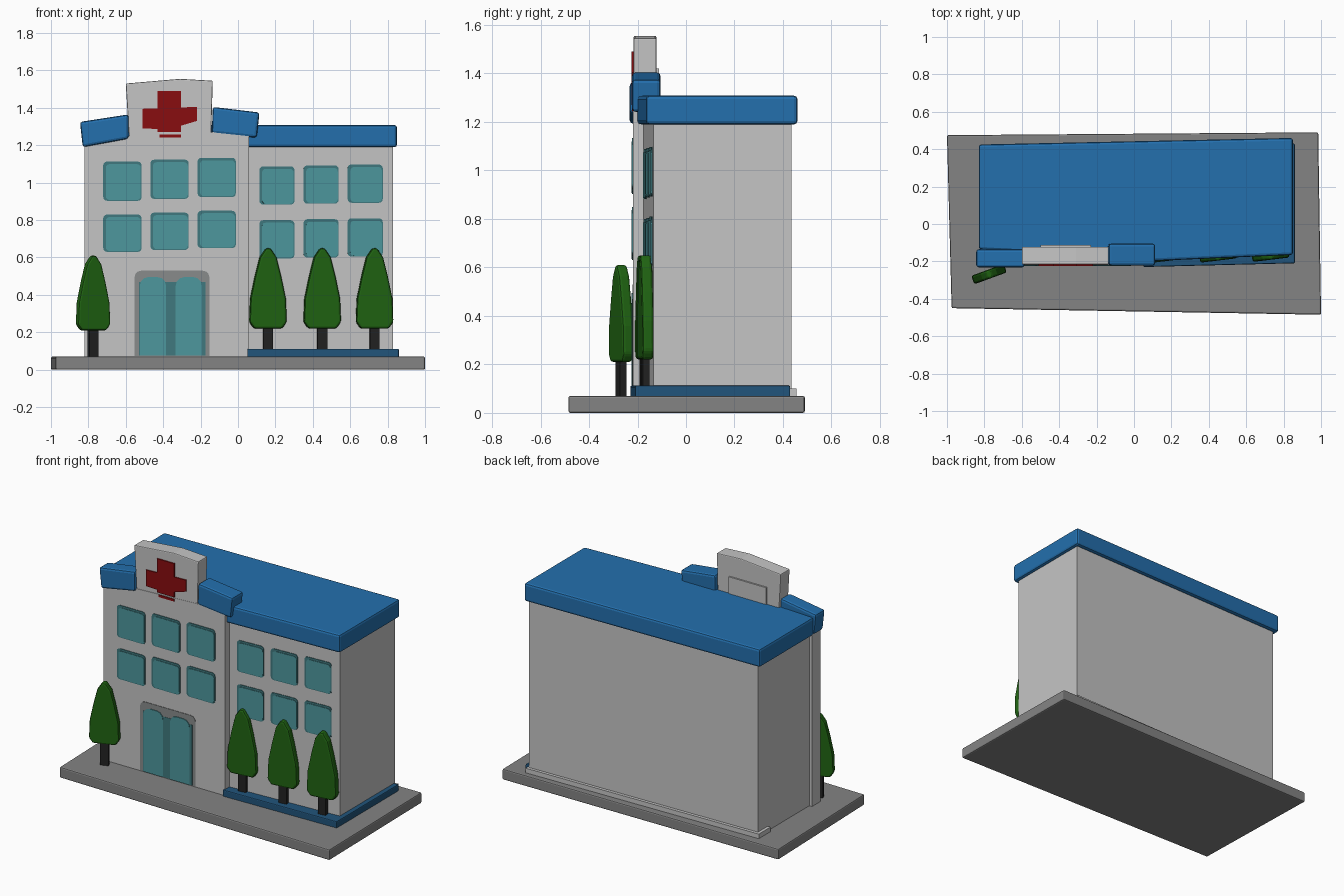
import bpy, bmesh, math
from mathutils import Vector

cube = bpy.data.objects.get("Cube")
if cube:
    bpy.data.objects.remove(cube, do_unlink=True)


def material(name, r, g, b):
    m = bpy.data.materials.new(name)
    m.use_nodes = True
    m.diffuse_color = (r, g, b, 1)
    m.node_tree.nodes["Principled BSDF"].inputs["Base Color"].default_value = (r, g, b, 1)
    return m


WALL = material("wall grey", 0.56, 0.56, 0.56)
STONE = material("pavement grey", 0.23, 0.23, 0.23)
BLUE = material("roof blue", 0.017, 0.16, 0.42)
NAVY = material("plinth dark blue", 0.015, 0.09, 0.2)
GLASS = material("glass teal", 0.075, 0.31, 0.34)
SHADE = material("glass dark teal", 0.05, 0.19, 0.21)
FRAME = material("door frame grey", 0.25, 0.26, 0.26)
RED = material("cross red", 0.25, 0.004, 0.005)
GREEN = material("leaf green", 0.014, 0.125, 0.006)
BARK = material("trunk black", 0.016, 0.016, 0.016)


def prism(name, pts, lo, hi, mat, upright=True, bevel=0.0):
    """Extrude an outline: x-z outline along y when upright, else x-y along z."""
    def place(p, d):
        return (p[0], d, p[1]) if upright else (p[0], p[1], d)
    bm = bmesh.new()
    face = bm.faces.new([bm.verts.new(place(p, lo)) for p in pts])
    ext = bmesh.ops.extrude_face_region(bm, geom=[face])["geom"]
    shift = Vector(place((0, 0), hi - lo))
    bmesh.ops.translate(bm, vec=shift, verts=[v for v in ext if isinstance(v, bmesh.types.BMVert)])
    bmesh.ops.recalc_face_normals(bm, faces=bm.faces)
    mesh = bpy.data.meshes.new(name)
    bm.to_mesh(mesh)
    bm.free()
    mesh.materials.append(mat)
    obj = bpy.data.objects.new(name, mesh)
    bpy.context.collection.objects.link(obj)
    if bevel:
        mod = obj.modifiers.new("Bevel", "BEVEL")
        mod.width = bevel
        mod.segments = 2
    return obj


def rect(x0, x1, z0, z1):
    return [(x0, z0), (x1, z0), (x1, z1), (x0, z1)]


def rounded(w, h, r, bottom=True):
    """Rectangle outline centred on x = 0 and z = 0 with rounded corners."""
    pts = []
    for k, (sx, sz) in enumerate([(1, 1), (-1, 1), (-1, -1), (1, -1)]):
        if sz < 0 and not bottom:
            pts.append((sx * w / 2, -h / 2))
            continue
        for i in range(4):
            a = math.radians(90 * k + 30 * i)
            pts.append((sx * (w / 2 - r) + r * math.cos(a), sz * (h / 2 - r) + r * math.sin(a)))
    return pts


# Pavement and plinths
prism("pavement", [(-0.975, -0.45), (1, -0.485), (0.985, 0.49), (-1, 0.475)], 0, 0.07, STONE, False, 0.008)
prism("rear_ledge", [(-0.82, 0.3), (0.84, 0.3), (0.84, 0.455), (-0.82, 0.42)], 0.06, 0.1, WALL, False)
prism("blue_plinth", [(0.05, -0.23), (0.86, -0.21), (0.86, 0.43), (0.05, 0.41)], 0.06, 0.112, NAVY, False, 0.006)

# Main block and roof slab
prism("main_block", [(-0.8, -0.15), (0.05, -0.175), (0.83, -0.135), (0.83, 0.435), (-0.8, 0.4)],
      0.065, 1.21, WALL, False)
prism("main_roof", [(-0.83, -0.135), (0.05, -0.2), (0.85, -0.165), (0.85, 0.46), (-0.83, 0.425)],
      1.19, 1.308, BLUE, False, 0.014)

# Front wing with its raised sign panel
prism("front_wing", [(-0.82, 0.065), (0.06, 0.065), (0.06, 1.25), (-0.13, 1.27), (-0.6, 1.25), (-0.82, 1.21)],
      -0.218, -0.13, WALL)
prism("sign_panel", [(-0.58, 1.2), (-0.145, 1.2), (-0.135, 1.545), (-0.31, 1.555), (-0.6, 1.53)],
      -0.216, -0.122, WALL, bevel=0.006)
prism("sign_back_panel", rect(-0.5, -0.23, 1.31, 1.42), -0.125, -0.112, WALL)
prism("left_cap", [(-0.83, 1.19), (-0.585, 1.235), (-0.585, 1.365), (-0.845, 1.325)], -0.232, -0.135, BLUE, bevel=0.014)
prism("right_cap", [(-0.14, 1.265), (0.1, 1.24), (0.115, 1.375), (-0.135, 1.405)], -0.222, -0.105, BLUE, bevel=0.014)

# Red cross
prism("cross_upright", rect(-0.43, -0.305, 1.27, 1.49), -0.224, -0.215, RED)
prism("cross_bar", [(-0.51, 1.29), (-0.37, 1.285), (-0.22, 1.33), (-0.22, 1.405), (-0.51, 1.395)],
      -0.2235, -0.215, RED)
prism("cross_mark", rect(-0.42, -0.305, 1.242, 1.257), -0.223, -0.215, RED)


# Windows: a dark surround with a lighter pane
def window(name, x, z, w, h, y, turn):
    for part, shrink, depth, mat in (("surround", 0, 0.004, SHADE), ("pane", 0.018, 0.007, GLASS)):
        obj = prism(name + "_" + part, rounded(w - shrink, h - shrink, 0.02), -depth, 0.002, mat)
        obj.location = (x + shrink / 4, y, z - shrink / 4)
        obj.rotation_euler.z = turn


for col in range(3):
    for row in range(2):
        window("wing_window", -0.618 + 0.252 * col, 0.73 + 0.278 * row + 0.01 * col,
               0.205, 0.2 + 0.01 * row, -0.218, 0)
        x = 0.208 + 0.236 * col
        window("side_window", x, 0.697 + 0.288 * row + 0.005 * col, 0.188, 0.205,
               -0.175 + (x - 0.05) * 0.0513, 0.051)

# Double door
prism("door_frame", [(x - 0.353, z + 0.302) for x, z in rounded(0.4, 0.455, 0.035, False)], -0.221, -0.21, FRAME)
prism("door_centre", rect(-0.53, -0.175, 0.075, 0.47), -0.2225, -0.212, SHADE)
for x in (-0.455, -0.263):
    prism("door_leaf", [(px + x, pz + 0.285) for px, pz in rounded(0.14, 0.42, 0.045, False)],
          -0.2255, -0.216, GLASS)


# Flat trees
def tree(x, y, z, scale, turn, ground):
    half = [(0.075, 0), (0.1, 0.035), (0.095, 0.16), (0.07, 0.28), (0.045, 0.38), (0.012, 0.43)]
    outline = half + [(-px, pz) for px, pz in reversed(half)]
    crown = prism("tree_crown", [(px * scale, pz * scale) for px, pz in outline], -0.024, 0.024, GREEN, bevel=0.014)
    trunk = prism("tree_trunk", rect(-0.026, 0.026, ground - z, 0.02), -0.014, 0.014, BARK)
    for obj in (crown, trunk):
        obj.location = (x, y, z)
        obj.rotation_euler.z = turn


tree(-0.775, -0.268, 0.21, 0.93, 0.35, 0.065)
for x in (0.16, 0.45, 0.73):
    tree(x, -0.178 + 0.015 * x, 0.22, 1, 0.12, 0.1)
